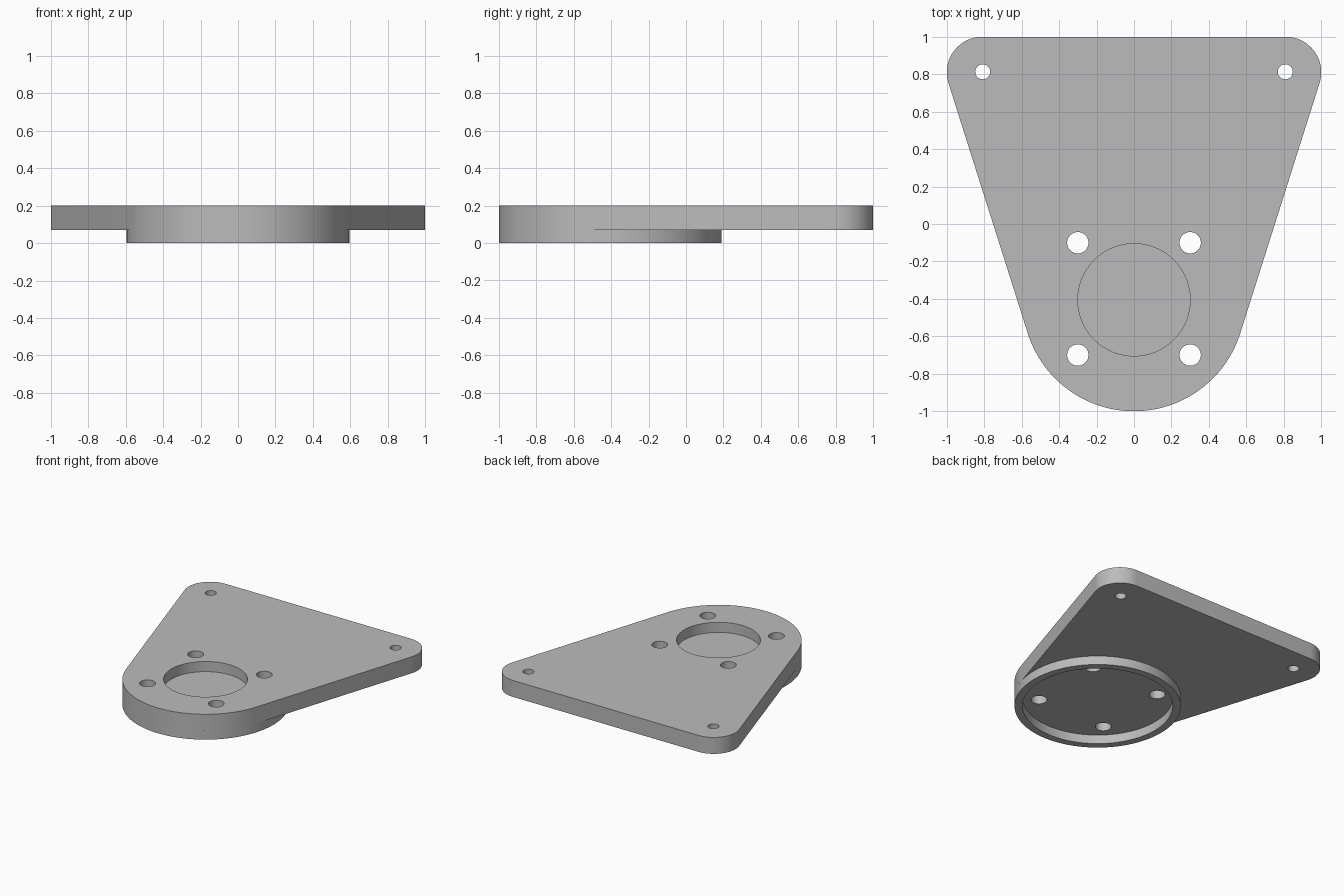
import bpy
import bmesh
from math import cos, sin, pi, atan2, acos, hypot

if "Cube" in bpy.data.objects:
    bpy.data.objects.remove(bpy.data.objects["Cube"])

grey = bpy.data.materials.new("plain_grey")
grey.use_nodes = True
colour = (0.5, 0.5, 0.5, 1)
grey.diffuse_color = colour
grey.node_tree.nodes["Principled BSDF"].inputs["Base Color"].default_value = colour

HUB_Y, HUB_R = -0.405, 0.595
CORNER, CORNER_R = 0.81, 0.19
UNDERSIDE, TOP = 0.07, 0.2


def arc(cx, cy, r, start, end, n):
    return [(cx + r * cos(start + (end - start) * i / n),
             cy + r * sin(start + (end - start) * i / n)) for i in range(n + 1)]


def circle(cx, cy, r, n=64):
    return arc(cx, cy, r, 0, 2 * pi, n)[:-1]


def prism(name, outline, low, high):
    """Extrude a flat outline from low to high."""
    bm = bmesh.new()
    base = bm.faces.new([bm.verts.new((x, y, low)) for x, y in outline])
    top = bmesh.ops.extrude_face_region(bm, geom=[base], use_keep_orig=True)["geom"]
    for v in top:
        if isinstance(v, bmesh.types.BMVert):
            v.co.z = high
    bmesh.ops.recalc_face_normals(bm, faces=bm.faces)
    mesh = bpy.data.meshes.new(name)
    bm.to_mesh(mesh)
    bm.free()
    mesh.materials.append(grey)
    obj = bpy.data.objects.new(name, mesh)
    bpy.context.collection.objects.link(obj)
    return obj


def cut(obj, cutters):
    """Subtract the cutters, bake the result and remove them."""
    for c in cutters:
        c.hide_render = True
        mod = obj.modifiers.new("cut", "BOOLEAN")
        mod.operation, mod.solver, mod.object = "DIFFERENCE", "EXACT", c
    graph = bpy.context.evaluated_depsgraph_get()
    mesh = bpy.data.meshes.new_from_object(obj.evaluated_get(graph))
    obj.modifiers.clear()
    obj.data = mesh
    for c in cutters:
        bpy.data.objects.remove(c)


# Plate: a large round end joined by tangent lines to two rounded corners
dy = CORNER - HUB_Y
tangent = atan2(dy, CORNER) - acos((HUB_R - CORNER_R) / hypot(CORNER, dy))
outline = arc(0, HUB_Y, HUB_R, -pi - tangent, tangent, 72)
outline += arc(CORNER, CORNER, CORNER_R, tangent, pi / 2, 24)
outline += arc(-CORNER, CORNER, CORNER_R, pi / 2, pi - tangent, 24)
plate = prism("mounting_plate", outline, UNDERSIDE, TOP)

# Bolt holes on both sides, and the blind round pocket in the top
cutters = [prism("pocket_cutter", circle(0, HUB_Y, 0.3, 96), 0.12, 0.4)]
for side in (-1, 1):
    for x, y, r in ((0.3, -0.1, 0.057), (0.3, -0.7, 0.057), (0.808, 0.813, 0.04)):
        cutters.append(prism("hole_cutter", circle(side * x, y, r, 40), -0.2, 0.4))
cut(plate, cutters)

# Raised rim under the round end
rim = prism("lower_rim", circle(0, HUB_Y, HUB_R, 128), 0, UNDERSIDE)
cut(rim, [prism("rim_cutter", circle(0, HUB_Y, 0.538, 128), -0.2, 0.4)])

# Smooth walls, sharp rims
bpy.ops.object.select_all(action="DESELECT")
for obj in (plate, rim):
    obj.select_set(True)
bpy.context.view_layer.objects.active = plate
bpy.ops.object.shade_smooth_by_angle(angle=pi / 6)
